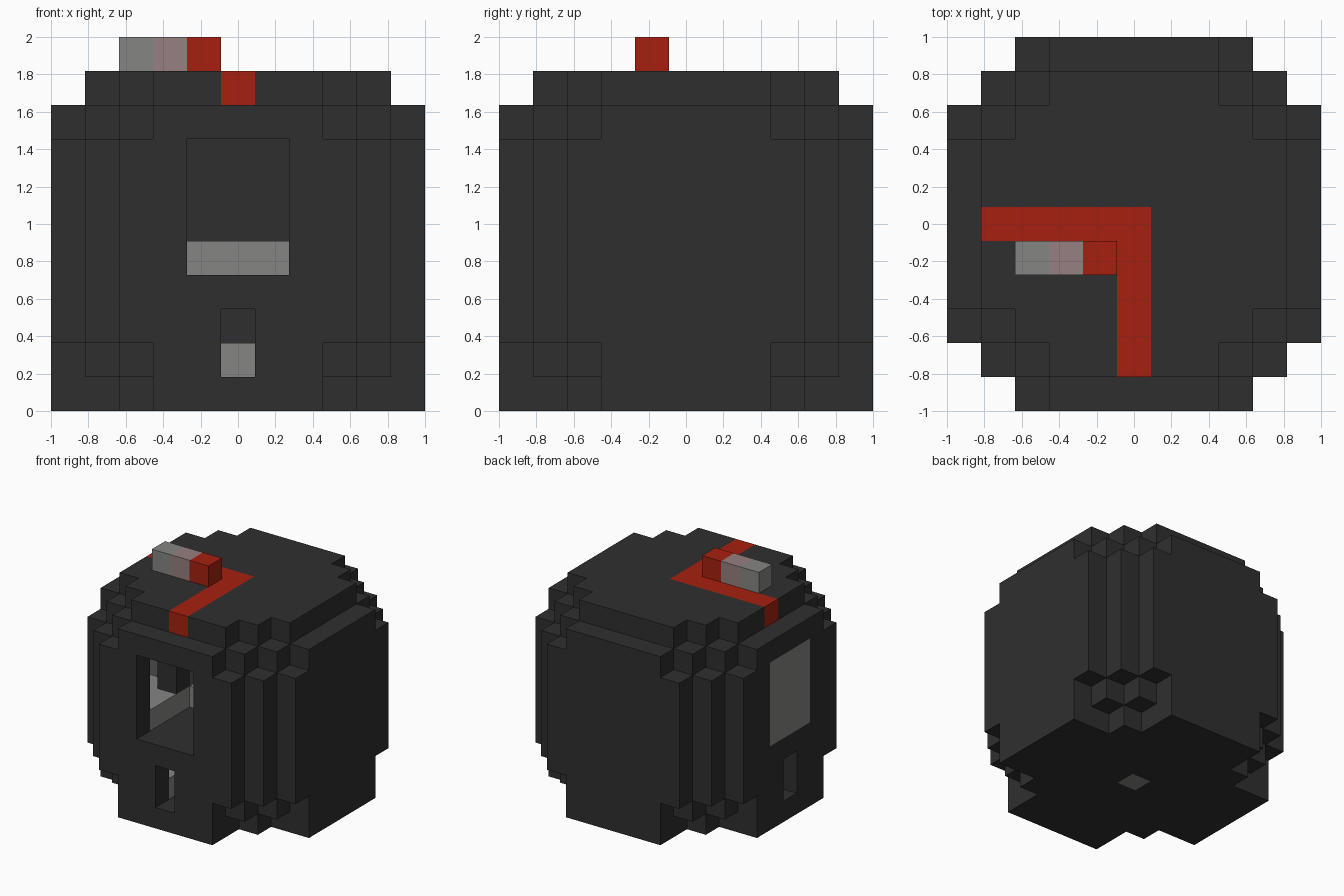
import bpy, bmesh
from itertools import product
from mathutils import Vector

cube = bpy.data.objects.get("Cube")
if cube:
    bpy.data.objects.remove(cube, do_unlink=True)

N = 11            # cells along the longest side
U = 2 / N         # cell size
DIRS = [Vector(d) for d in ((1, 0, 0), (-1, 0, 0), (0, 1, 0), (0, -1, 0), (0, 0, 1), (0, 0, -1))]


def material(name, colour):
    m = bpy.data.materials.new(name)
    m.use_nodes = True
    m.diffuse_color = (*colour, 1)
    m.node_tree.nodes["Principled BSDF"].inputs["Base Color"].default_value = (*colour, 1)
    return m


CHARCOAL = material("charcoal", (0.028, 0.028, 0.028))
GREY = material("grey", (0.235, 0.24, 0.225))
ROSE = material("dusty rose", (0.31, 0.215, 0.215))
RED = material("red", (0.39, 0.0145, 0.005))


def box(xs, ys, zs):
    """Cells in inclusive index ranges."""
    return set(product(*(range(a, b + 1) for a, b in (xs, ys, zs))))


# Rounded outline of each layer: half width allowed at each distance from the middle
FULL = [5, 5, 5, 5, 4, 3]
SHOULDER = [5, 5, 5, 4, 3, 2]
CAP = [4, 4, 4, 3, 2, -1]
FOOT = [5, 5, 5, 3, 2, 2]
LAYERS = [FOOT, SHOULDER] + [FULL] * 6 + [SHOULDER, CAP]

body = {(i, j, k) for i, j, k in box((0, 10), (0, 10), (0, 9))
        if abs(i - 5) <= LAYERS[k][abs(j - 5)]}

# Hollow inside, split by a storey floor
inside = {c for c in body
          if all(tuple(int(a + b) for a, b in zip(c, d)) in body for d in DIRS) and c[2] != 3}

# Openings in the front and in the side
front_window = box((4, 6), (0, 0), (4, 7))
front_door = box((5, 5), (0, 0), (1, 2))
side_window = box((0, 0), (4, 6), (4, 7))
side_door = box((0, 0), (5, 5), (1, 2))

# Inner floors with a channel leading in from each opening
upper_floor = {c for c in inside if c[2] == 4}
upper_floor -= box((4, 6), (0, 3), (4, 4)) | box((0, 3), (4, 6), (4, 4))
lower_floor = {c for c in inside if c[2] == 1}
lower_floor -= box((5, 5), (0, 4), (1, 1)) | box((0, 4), (5, 5), (1, 1))

posts = {(i, j, k) for i in (3, 7) for j in (3, 7) for k in range(5, 9)}
drain = {(5, 5, 0)}
stripe = box((1, 5), (5, 5), (9, 9)) | box((5, 5), (1, 4), (9, 9))

shell = body - inside - front_window - front_door - side_window - side_door - drain - stripe

PARTS = [
    ("shell", shell, CHARCOAL),
    ("inner_posts", posts, CHARCOAL),
    ("upper_floor", upper_floor, GREY),
    ("lower_floor", lower_floor, GREY),
    ("side_window_pane", side_window, GREY),
    ("bottom_drain", drain, GREY),
    ("roof_stripe", stripe, RED),
    ("handle_tip", {(2, 4, 10)}, GREY),
    ("handle_middle", {(3, 4, 10)}, ROSE),
    ("handle_base", {(4, 4, 10)}, RED),
]
solid = set().union(*(cells for _, cells, _ in PARTS))


def build(name, cells, mat):
    """Skin the exposed sides of the cells and merge flat regions."""
    bm = bmesh.new()
    for c in sorted(cells):
        centre = (Vector(c) + Vector((0.5, 0.5, 0.5))) * U - Vector((1, 1, 0))
        for d in DIRS:
            if tuple(int(a + b) for a, b in zip(c, d)) in solid:
                continue
            s = Vector((d.y, d.z, d.x))
            t = d.cross(s)
            bm.faces.new([bm.verts.new(centre + (d + s * a + t * b) * U / 2)
                          for a, b in ((-1, -1), (1, -1), (1, 1), (-1, 1))])
    bmesh.ops.remove_doubles(bm, verts=bm.verts[:], dist=U / 100)
    bmesh.ops.dissolve_limit(bm, angle_limit=0.01, verts=bm.verts[:], edges=bm.edges[:])
    mesh = bpy.data.meshes.new(name)
    bm.to_mesh(mesh)
    bm.free()
    mesh.materials.append(mat)
    bpy.context.scene.collection.objects.link(bpy.data.objects.new(name, mesh))


for part in PARTS:
    build(*part)
